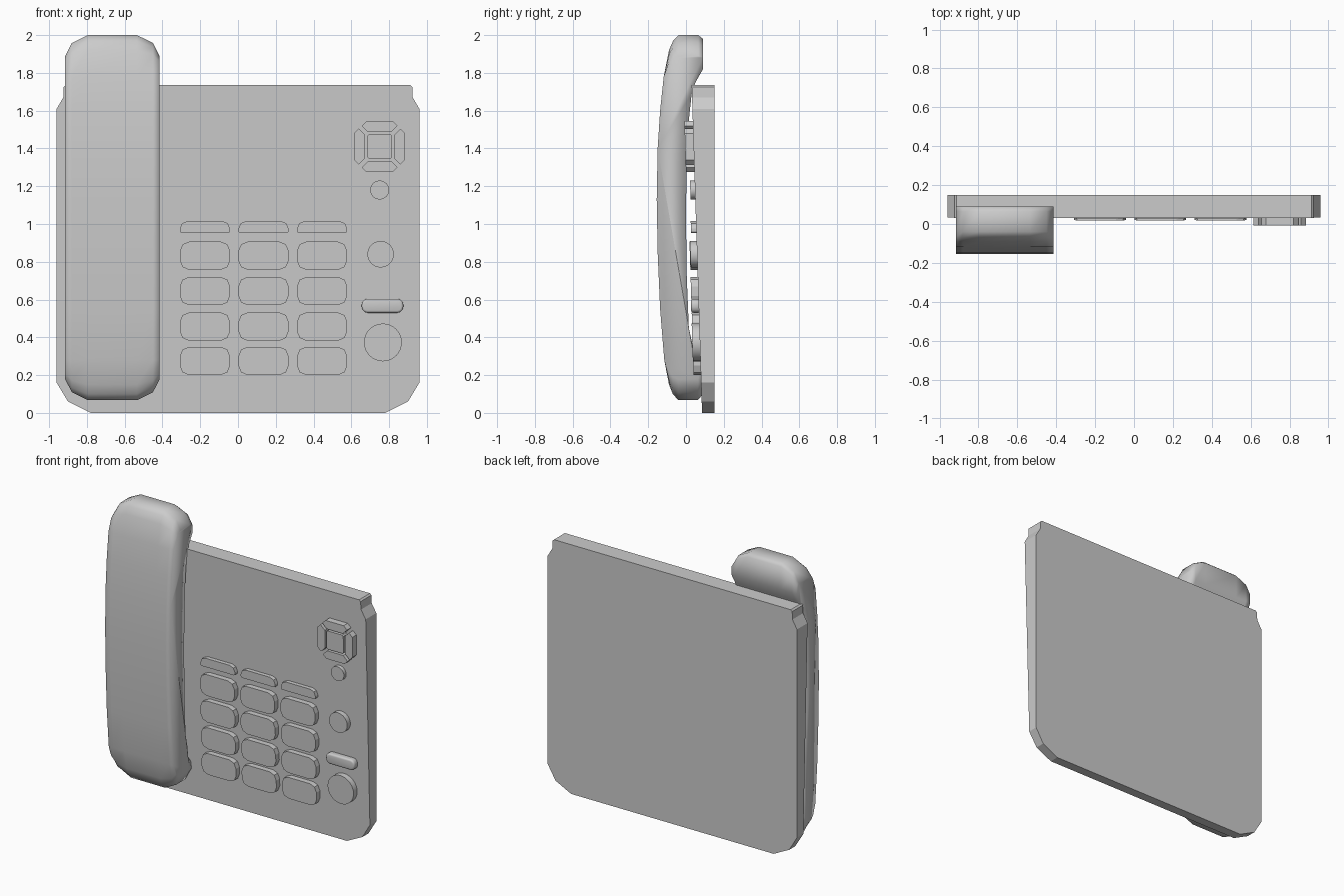
import bpy, bmesh, math

if "Cube" in bpy.data.objects:
    bpy.data.objects.remove(bpy.data.objects["Cube"])


def face_y(z):
    # sloping front plane of the phone base
    return 0.085 - 0.055 * z / 1.735


def make(name, bm):
    bmesh.ops.recalc_face_normals(bm, faces=bm.faces)
    me = bpy.data.meshes.new(name)
    bm.to_mesh(me)
    bm.free()
    ob = bpy.data.objects.new(name, me)
    bpy.context.collection.objects.link(ob)
    return ob


def prism(name, outline, height, back=None):
    # outline in x, z raised from the sloping plane
    bm = bmesh.new()
    front = [bm.verts.new((x, face_y(z) - height, z)) for x, z in outline]
    rear = [bm.verts.new((x, face_y(z) + 0.01 if back is None else back, z)) for x, z in outline]
    bm.faces.new(front)
    bm.faces.new(rear[::-1])
    n = len(outline)
    for i in range(n):
        j = (i + 1) % n
        bm.faces.new((front[i], rear[i], rear[j], front[j]))
    return make(name, bm)


def rounded(cx, cz, w, h, r_top, r_bot, seg=2):
    pts = []
    for q, (sx, sz) in enumerate(((1, 1), (-1, 1), (-1, -1), (1, -1))):
        r = r_top if sz > 0 else r_bot
        for k in range(seg + 1):
            a = math.pi / 2 * (q + k / seg)
            pts.append((cx + sx * (w / 2 - r) + r * math.cos(a),
                        cz + sz * (h / 2 - r) + r * math.sin(a)))
    return pts


def circle(cx, cz, r, n=32):
    return [(cx + r * math.cos(2 * math.pi * i / n), cz + r * math.sin(2 * math.pi * i / n))
            for i in range(n)]


# base slab
half = [(0.78, 0), (0.90, 0.06), (0.96, 0.16), (0.96, 1.61),
        (0.925, 1.67), (0.923, 1.725), (0.912, 1.735)]
prism("base", half + [(-x, z) for x, z in reversed(half)], 0, back=0.15)

# keypad and function keys
for c, x in enumerate((-0.175, 0.135, 0.445)):
    for r, z in enumerate((0.832, 0.645, 0.457, 0.275)):
        prism(f"key_{r}_{c}", rounded(x, z, 0.266, 0.15, 0.05, 0.05), 0.038)
    prism(f"function_key_{c}", rounded(x, 0.984, 0.266, 0.062, 0.04, 0.01), 0.028)

# navigation pad
px, pz = 0.75, 1.41
prism("navigation_centre", rounded(px, pz, 0.13, 0.13, 0.008, 0.008, 1), 0.045)
arm = [(-0.07, 0.135), (0.07, 0.135), (0.095, 0.11), (0.062, 0.077), (-0.062, 0.077), (-0.095, 0.11)]
for k in range(4):
    c, s = ((1, 0), (0, 1), (-1, 0), (0, -1))[k]
    prism(f"navigation_arm_{k}", [(px + c * x - s * z, pz + s * x + c * z) for x, z in arm], 0.045)

# round buttons
for name, x, z, r, h in (("small_button", 0.75, 1.18, 0.05, 0.025),
                         ("medium_button", 0.755, 0.84, 0.07, 0.035),
                         ("large_button", 0.767, 0.373, 0.1, 0.04)):
    ob = prism(name, circle(x, z, r), h)
    for p in ob.data.polygons:
        p.use_smooth = len(p.vertices) == 4
    ob.data.set_sharp_from_angle(angle=math.radians(40))

# softly domed bar button
bar = prism("bar_button", rounded(0.765, 0.567, 0.22, 0.074, 0.03, 0.03, 3), 0.04)
mod = bar.modifiers.new("soft_edge", "BEVEL")
mod.width, mod.segments, mod.limit_method = 0.012, 3, "ANGLE"
mod.angle_limit = math.radians(60)
bar.data.shade_smooth()

# handset: side profile (y, z) swept across x, ends drawn in at the corners
profile = [(-0.04, 2.0), (0.065, 2.0), (0.09, 1.98), (0.09, 1.82), (0.05, 1.75), (0.03, 1.69),
           (0.014, 1.54), (0.003, 1.3), (0.0, 1.05), (0.003, 0.75), (0.015, 0.45), (0.035, 0.36),
           (0.045, 0.28), (0.08, 0.2), (0.082, 0.09), (0.062, 0.067), (-0.04, 0.067),
           (-0.07, 0.10), (-0.09, 0.15), (-0.115, 0.28), (-0.137, 0.55), (-0.15, 0.85),
           (-0.155, 1.13), (-0.15, 1.4), (-0.137, 1.6), (-0.118, 1.78), (-0.09, 1.92), (-0.068, 1.97)]
sections = ((-0.25, 0.37), (-0.215, 0.76), (-0.13, 1), (0.13, 1), (0.215, 0.76), (0.25, 0.37))


def squeeze(z, k):
    d = z - 1.034
    return z if abs(d) < 0.79 else 1.034 + math.copysign(0.79 + (abs(d) - 0.79) * k, d)


bm = bmesh.new()
rings = [[bm.verts.new((-0.665 + dx, y, squeeze(z, k))) for y, z in profile] for dx, k in sections]
for a, b in zip(rings, rings[1:]):
    for i in range(len(profile)):
        j = (i + 1) % len(profile)
        bm.faces.new((a[i], a[j], b[j], b[i]))
bm.faces.new(rings[0])
bm.faces.new(rings[-1])
handset = make("handset", bm)
handset.data.shade_smooth()
